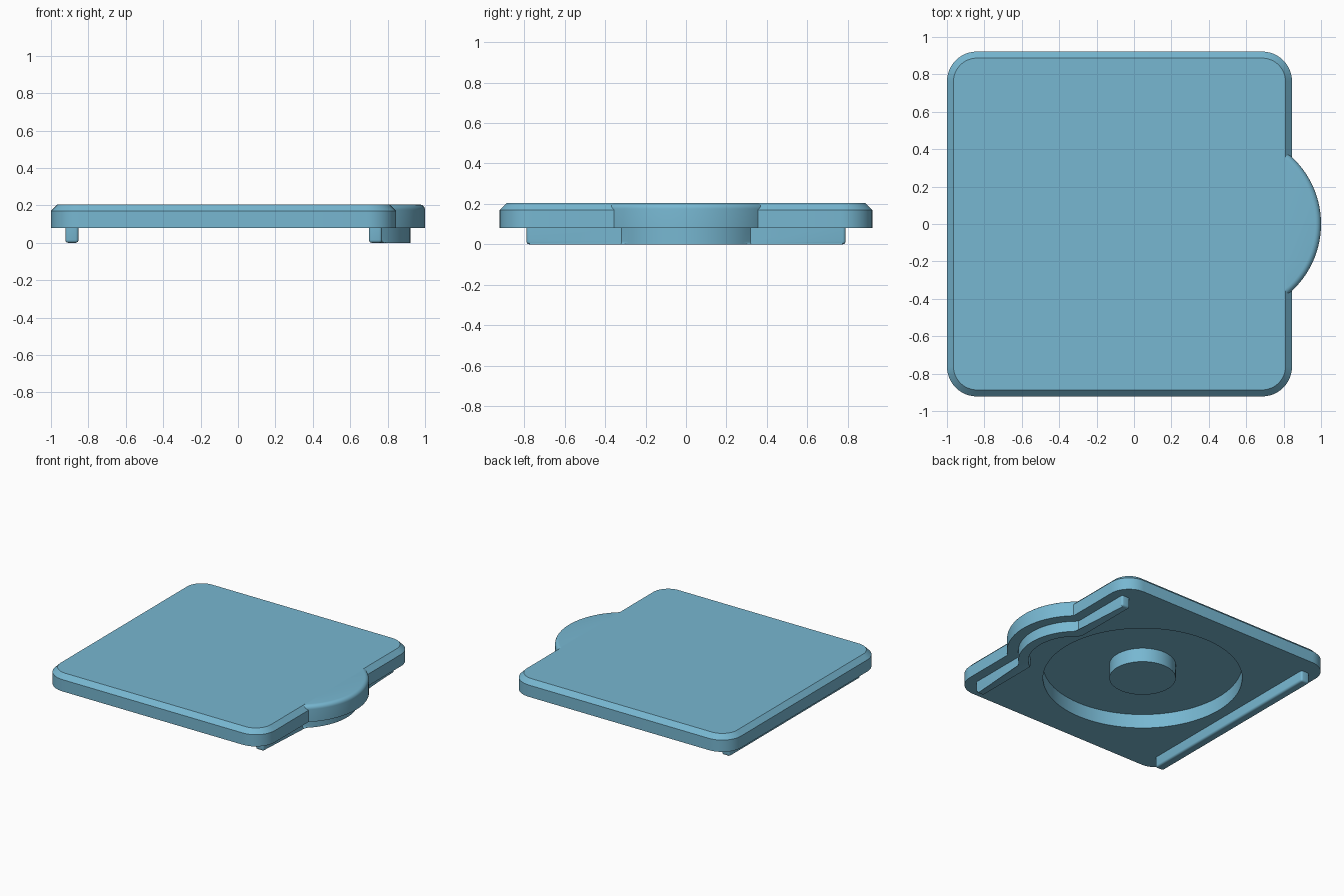
import bpy, bmesh, math

if "Cube" in bpy.data.objects:
    bpy.data.objects.remove(bpy.data.objects["Cube"])

blue = bpy.data.materials.new("soft blue")
blue.diffuse_color = (0.185, 0.475, 0.64, 1)
blue.use_nodes = True
blue.node_tree.nodes["Principled BSDF"].inputs["Base Color"].default_value = blue.diffuse_color

BOTTOM, TOP = 0.08, 0.205      # plate height range
X0, X1, Y = -1.0, 0.845, 0.922  # plate extents
MID = (X0 + X1) / 2
TAB_X, TAB_R = 0.512, 0.488    # circle that forms the thumb tab


def finish(name, bm):
    bmesh.ops.recalc_face_normals(bm, faces=bm.faces)
    me = bpy.data.meshes.new(name)
    bm.to_mesh(me)
    bm.free()
    me.materials.append(blue)
    ob = bpy.data.objects.new(name, me)
    bpy.context.collection.objects.link(ob)
    return ob


def smooth(ob):
    bpy.ops.object.select_all(action='DESELECT')
    ob.select_set(True)
    bpy.context.view_layer.objects.active = ob
    bpy.ops.object.shade_smooth_by_angle(angle=math.radians(32))


def loft(layers, closed=False):
    """Skin equal-length outlines [(points, z)]; cap the ends unless closed into a ring."""
    bm = bmesh.new()
    rings = [[bm.verts.new((x, y, z)) for x, y in pts] for pts, z in layers]
    n = len(rings[0])
    pairs = list(zip(rings, rings[1:]))
    if closed:
        pairs.append((rings[-1], rings[0]))
    else:
        bm.faces.new(rings[0])
        bm.faces.new(rings[-1])
    for a, b in pairs:
        for i in range(n):
            j = (i + 1) % n
            bm.faces.new((a[i], a[j], b[j], b[i]))
    return bm


def arc(cx, cy, r, a0, a1, n):
    return [(cx + r * math.cos(a0 + (a1 - a0) * i / n),
             cy + r * math.sin(a0 + (a1 - a0) * i / n)) for i in range(n + 1)]


def plate_outline(inset, r=0.16):
    pts = []
    corners = [(X1 - r, Y - r), (X0 + r, Y - r), (X0 + r, r - Y), (X1 - r, r - Y)]
    for k, (cx, cy) in enumerate(corners):
        pts += arc(cx, cy, r - inset, k * math.pi / 2, (k + 1) * math.pi / 2, 12)
    return pts


def tab_outline(inset):
    r = TAB_R - inset
    a = math.acos((0.72 - TAB_X) / r)
    return arc(TAB_X, 0, r, -a, a, 48)


def circle(r):
    return arc(MID, 0, r, 0, 2 * math.pi, 96)[:-1]


def boolean(target, other, operation):
    mod = target.modifiers.new(operation, 'BOOLEAN')
    mod.operation = operation
    mod.solver = 'EXACT'
    mod.object = other
    bpy.context.view_layer.objects.active = target
    bpy.ops.object.modifier_apply(modifier=mod.name)
    bpy.data.objects.remove(other)


# Lid plate with a chamfered top rim
CH = 0.035
plate = finish("lid_plate", loft([(plate_outline(0), BOTTOM), (plate_outline(0), TOP - CH),
                                  (plate_outline(CH), TOP)]))

# Thumb tab with a rounded top edge, merged into the plate
F = 0.03
layers = [(tab_outline(0), BOTTOM)]
for i in range(7):
    t = i / 6 * math.pi / 2
    layers.append((tab_outline(F * (1 - math.cos(t))), TOP - F + F * math.sin(t)))
boolean(plate, finish("thumb_tab", loft(layers)), 'UNION')

# Ring-shaped recess underneath, leaving a central boss
floor = BOTTOM + 0.107
groove = finish("ring_cutter", loft([(circle(0.23), 0.0), (circle(0.23), floor),
                                     (circle(0.69), floor), (circle(0.69), 0.0)], closed=True))
boolean(plate, groove, 'DIFFERENCE')
smooth(plate)


def rail(name, outline, end_y=0.79):
    """Upright rail with rounded lower edges and rounded ends."""
    bm = loft([(outline, 0.0), (outline, BOTTOM + 0.01)])
    edges = [e for e in bm.edges
             if all(v.co.z < 0.001 for v in e.verts)
             or (e.verts[0].co.z != e.verts[1].co.z and abs(e.verts[0].co.y) > end_y - 0.01)]
    bmesh.ops.bevel(bm, geom=edges, offset=0.015, segments=4, profile=0.5, affect='EDGES')
    smooth(finish(name, bm))


# Straight rail on the left
L = 0.79
rail("left_rail", [(-0.923, -L), (-0.853, -L), (-0.853, L), (-0.923, L)])

# Right rail, bowed outward to follow the tab
xi, xo, ri, ro = 0.70, 0.77, 0.34, 0.41
ai = math.acos((xi - TAB_X) / ri)
ao = math.acos((xo - TAB_X) / ro)
rail("right_rail", [(xi, -L), (xo, -L)] + arc(TAB_X, 0, ro, -ao, ao, 28)
     + [(xo, L), (xi, L)] + arc(TAB_X, 0, ri, ai, -ai, 28))
